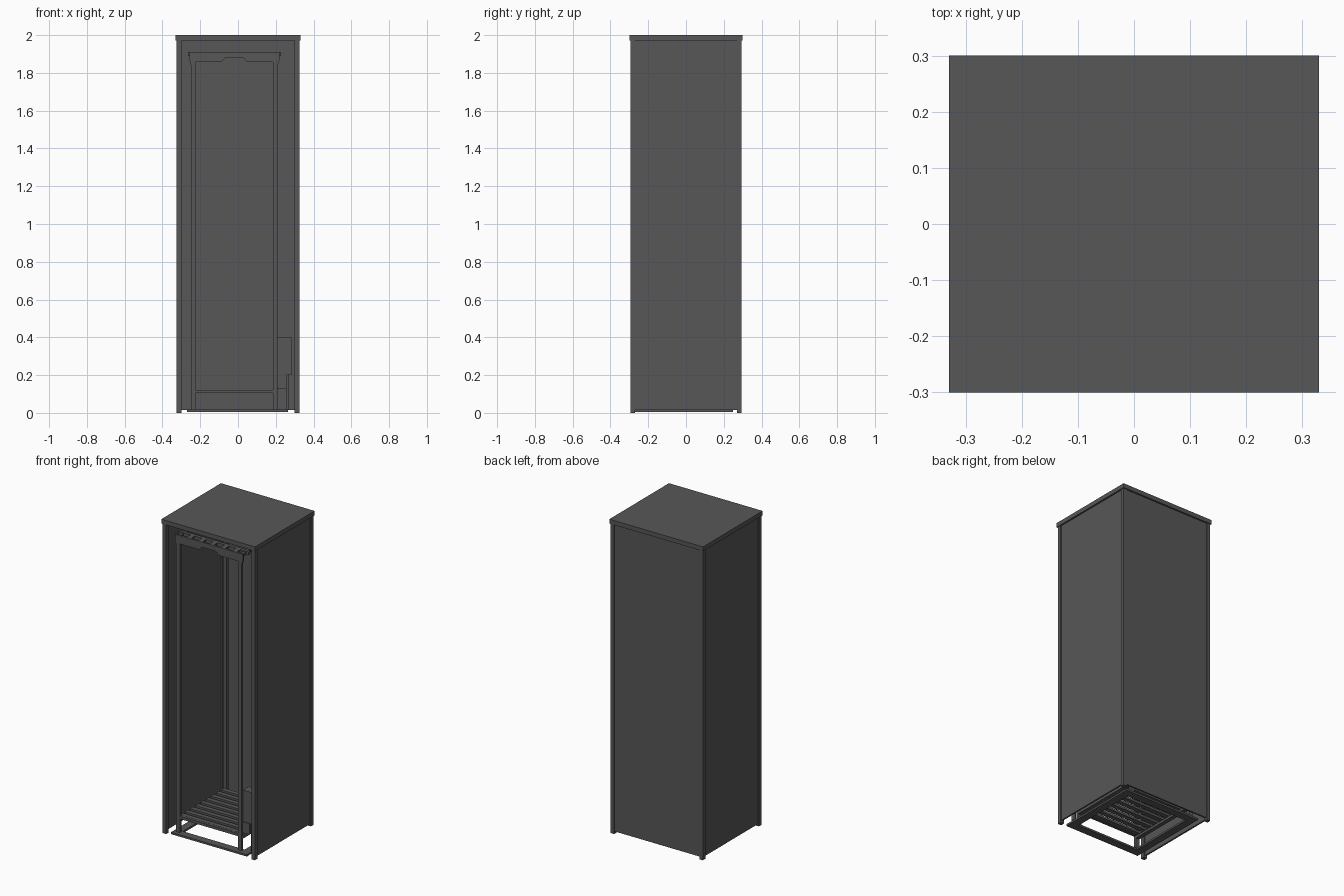
import bpy, bmesh

cube = bpy.data.objects.get("Cube")
if cube:
    bpy.data.objects.remove(cube, do_unlink=True)

# Single dark grey finish
grey = bpy.data.materials.new("dark_grey")
grey.use_nodes = True
GREY = (0.095, 0.095, 0.095, 1)
grey.diffuse_color = GREY
grey.node_tree.nodes["Principled BSDF"].inputs["Base Color"].default_value = GREY


def finish(name, bm):
    bmesh.ops.recalc_face_normals(bm, faces=bm.faces)
    mesh = bpy.data.meshes.new(name)
    bm.to_mesh(mesh)
    bm.free()
    mesh.materials.append(grey)
    obj = bpy.data.objects.new(name, mesh)
    bpy.context.scene.collection.objects.link(obj)
    return obj


def box(name, x, y, z):
    """Box from (min, max) pairs on each axis."""
    bm = bmesh.new()
    bmesh.ops.create_cube(bm, size=1)
    for v in bm.verts:
        for axis, (low, high) in enumerate((x, y, z)):
            v.co[axis] = high if v.co[axis] > 0 else low
    return finish(name, bm)


def plate(name, outline, y0, y1):
    """Extrude an x-z outline from y0 to y1."""
    bm = bmesh.new()
    face = bm.faces.new([bm.verts.new((x, y0, z)) for x, z in outline])
    out = bmesh.ops.extrude_face_region(bm, geom=[face])
    for v in out["geom"]:
        if isinstance(v, bmesh.types.BMVert):
            v.co.y = y1
    return finish(name, bm)


def ring(name, x, y, z, w):
    """Flat rectangular ring made of four bars of width w."""
    box(name + "_front", x, (y[0], y[0] + w), z)
    box(name + "_back", x, (y[1] - w, y[1]), z)
    box(name + "_right", (x[0], x[0] + w), (y[0] + w, y[1] - w), z)
    box(name + "_left", (x[1] - w, x[1]), (y[0] + w, y[1] - w), z)


# Outer cabinet: top slab, corner posts, recessed panels
W, D, POST, ROOF = 0.325, 0.295, 0.025, 1.972
box("top_slab", (-0.33, 0.33), (-0.3, 0.3), (ROOF, 2))
for sx, side in ((-1, "right"), (1, "left")):
    xs = sorted((sx * W, sx * (W - POST)))
    for sy, end in ((-1, "front"), (1, "back")):
        ys = sorted((sy * D, sy * (D - POST)))
        box(f"{end}_{side}_post", xs, ys, (0, ROOF))
    box(f"{side}_panel", sorted((sx * (W - 0.005), sx * (W - 0.015))),
        (POST - D, D - POST), (0.015, ROOF))
box("back_panel", (POST - W, W - POST), (D - 0.015, D - 0.005), (0.015, ROOF))

# Inner rack: base ring, legs and posts
X0, X1 = -0.25, 0.21
FRONT, REAR = -0.265, 0.225
ring("base_ring", (-0.27, 0.265), (-0.29, 0.25), (0.006, 0.018), 0.05)
for x, side in ((X0, "right"), (X1 - 0.026, "left")):
    box(f"rack_front_{side}_post", (x, x + 0.026), (FRONT, FRONT + 0.015), (0.018, 1.857))
    box(f"rack_back_{side}_post", (x, x + 0.026), (REAR - 0.02, REAR), (0.018, 1.91))
    box(f"shelf_{side}_rail", (x, x + 0.026), (FRONT + 0.015, REAR - 0.02), (0.09, 0.105))

# Notched head of the front frame
plate("front_frame_head", [
    (-0.257, 1.91), (-0.257, 1.87), (X0, 1.84), (-0.224, 1.84), (-0.224, 1.857),
    (-0.088, 1.857), (-0.068, 1.878), (0.03, 1.878), (0.05, 1.857),
    (0.184, 1.857), (0.184, 1.84), (X1, 1.84), (0.22, 1.87), (0.22, 1.91),
], FRONT, FRONT + 0.012)

# Upper rack: side rails and cross bars
box("front_frame_sill", (-0.224, 0.184), (FRONT, FRONT + 0.015), (0.105, 0.122))
box("upper_front_bar", (-0.265, 0.228), (-0.22, -0.2), (1.89, 1.91))
box("upper_back_bar", (X0, X1), (REAR - 0.02, REAR), (1.89, 1.91))
for x, side in ((X0, "right"), (X1 - 0.02, "left")):
    box(f"upper_{side}_rail", (x, x + 0.02), (FRONT + 0.012, REAR), (1.885, 1.905))
for i in range(5):
    x = -0.18 + i * 0.08
    box(f"upper_tab_{i + 1}", (x, x + 0.03), (FRONT + 0.012, -0.22), (1.9, 1.91))

# Slatted shelf
for i in range(9):
    y = -0.245 + i * 0.052
    box(f"shelf_slat_{i + 1}", (-0.24, 0.2), (y, y + 0.03), (0.105, 0.12))

# Control box beside the frame
box("control_box", (0.21, 0.262), (-0.25, -0.19), (0.2, 0.4))
box("control_box_cover", (0.262, 0.283), (-0.255, -0.19), (0.2, 0.4))
box("control_box_base", (0.21, 0.258), (-0.255, -0.2), (0.13, 0.2))
box("control_box_strap", (0.258, 0.268), (-0.24, -0.21), (0.018, 0.2))
